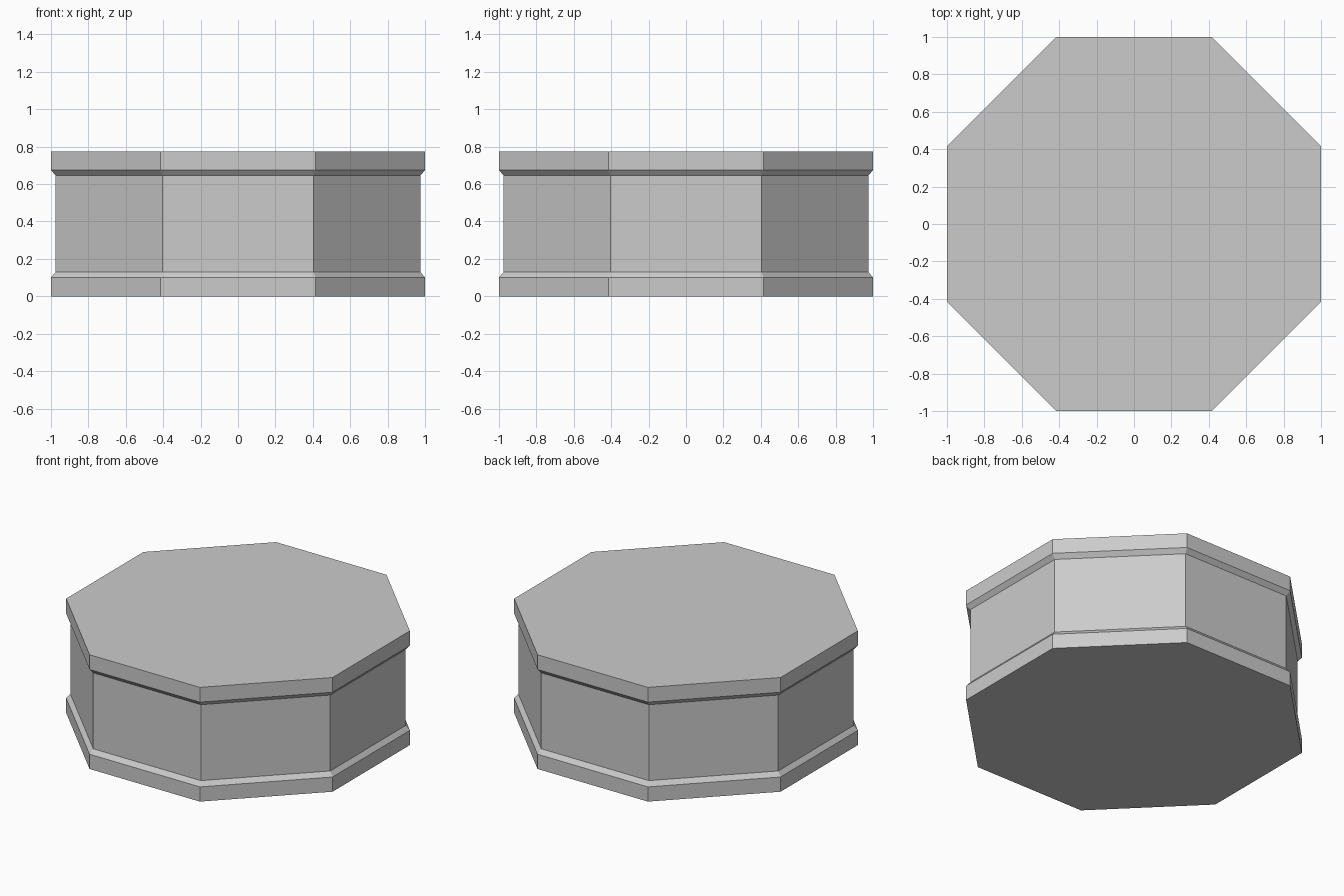
import bpy, bmesh
from math import cos, sin, pi

cube = bpy.data.objects.get("Cube")
if cube:
    bpy.data.objects.remove(cube, do_unlink=True)

SIDES = 8

# Plain grey stone
stone = bpy.data.materials.new("grey_stone")
stone.use_nodes = True
grey = (0.6, 0.6, 0.6, 1)
stone.diffuse_color = grey
stone.node_tree.nodes["Principled BSDF"].inputs["Base Color"].default_value = grey

# Profile of the plinth: distance to the flat side, height
profile = [(1, 0), (1, 0.1), (0.975, 0.13),
           (0.975, 0.645), (1, 0.675), (1, 0.775)]


def ring(bm, apothem, z):
    """Octagon with flat sides facing the axes."""
    radius = apothem / cos(pi / SIDES)
    angles = [(i + 0.5) * 2 * pi / SIDES for i in range(SIDES)]
    return [bm.verts.new((radius * cos(a), radius * sin(a), z)) for a in angles]


# Foot moulding, shaft and top slab in one closed body
bm = bmesh.new()
rings = [ring(bm, a, z) for a, z in profile]
for low, high in zip(rings, rings[1:]):
    for i in range(SIDES):
        j = (i + 1) % SIDES
        bm.faces.new((low[i], low[j], high[j], high[i]))
bm.faces.new(rings[0][::-1])
bm.faces.new(rings[-1])

mesh = bpy.data.meshes.new("octagonal_plinth")
bm.to_mesh(mesh)
bm.free()
mesh.materials.append(stone)
plinth = bpy.data.objects.new("octagonal_plinth", mesh)
bpy.context.collection.objects.link(plinth)
